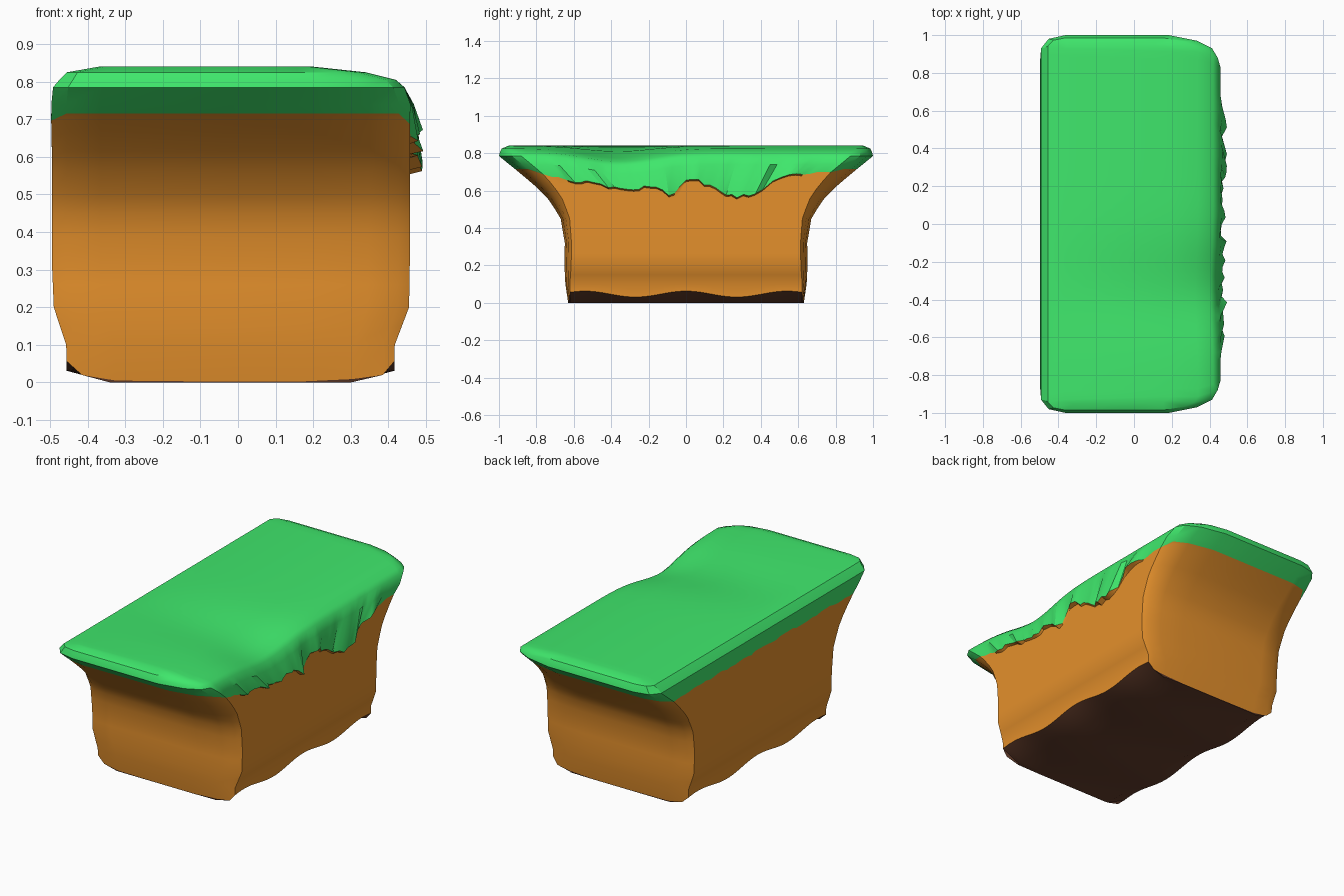
import bpy, bmesh, math, random

random.seed(4)
if "Cube" in bpy.data.objects:
    bpy.data.objects.remove(bpy.data.objects["Cube"])

# Outline by height: z, half length, left x, right x, corner width, corner depth
PROFILE = [
    (0.00, .63, -.455, .415, 1, .1), (0.10, .645, -.457, .417, 1, .2),
    (0.20, .65, -.49, .455, 1, .3), (0.32, .648, -.495, .457, 1, .3),
    (0.45, .67, -.495, .457, 1, .4), (0.55, .73, -.495, .457, 1, .6),
    (0.62, .80, -.495, .457, 1, .8), (0.70, .895, -.497, .457, 1, 1),
    (0.76, .97, -.496, .46, 1, 1), (0.785, 1.0, -.492, .443, 1, 1),
    (0.805, .995, -.475, .42, .9, .9), (0.825, .985, -.455, .34, .7, .6),
    (0.84, .95, -.37, .20, .4, .3)]

# Lower edge of the grass on the ragged side: y, z
RAGGED = [(-.9, .70), (-.7, .65), (-.5, .62), (-.2, .61), (-.1, .575),
          (0, .65), (.1, .65), (.25, .59), (.45, .56), (.6, .67), (.9, .71)]
SEGS = 44
JITTER = [random.uniform(-.014, .014) for i in range(SEGS + 1)]
JUT = [random.uniform(0, .036) * (1 if 2 < i < SEGS - 4 else 0)
       for i in range(SEGS + 1)]
# Ring levels blended between the upper soil and the grass edge
BLENDS = {"blend_low": .3, "blend_mid": .55, "blend_high": .8}


def interpolate(table, v):
    """Linear lookup of a row by its first column."""
    v = min(max(v, table[0][0]), table[-1][0])
    for a, b in zip(table, table[1:]):
        if v <= b[0]:
            f = (v - a[0]) / (b[0] - a[0])
            return [p + (q - p) * f for p, q in zip(a, b)][1:]


def height(level, side, t, i, rise):
    """Height of a ring at a spot on the outline."""
    if level == "base":
        return 0
    if level == "wave":
        if side == "end":
            return rise + .002
        return .047 + .016 * math.cos(math.tau * t * .63 / .55)
    if level in BLENDS:
        edge = height("under", side, t, i, rise)
        return .5 + (edge - .5) * BLENDS[level]
    if level in ("lip", "under"):
        z = .715
        if side == "right":
            z = interpolate(RAGGED, t * .88)[0] + JITTER[i]
        elif side == "left":
            z = .70 + JITTER[i] * .5
        return z - (.008 if level == "under" else 0)
    return level


def ring(bm, level):
    """One closed loop of vertices, counterclockwise from above."""
    pts = []

    def add(side, t, i, rise, place):
        z = height(level, side, t, i, rise)
        x, y = place(*interpolate(PROFILE, z))
        if level == "base":
            x = min(max(x, -.34), .30)
        if side == "right":
            if level == "lip":
                x += JUT[i]
            elif level == .74:
                x += JUT[i] * .25
            # worn dip along the ragged edge of the turf
            if not isinstance(level, str) and level > .7:
                dip = math.exp(-((t + .4) / .28) ** 2)
                z -= (.03 if level == .84 else .05) * dip
                x -= .015 * dip
        pts.append(bm.verts.new((x, y, z)))

    corners = [("r", .03, .07, .018), ("r", .11, .03, .007), ("r", .26, 0, 0),
               ("m", 0, 0, 0), ("l", .13, 0, .003), ("l", .04, .02, .018)]

    def end(sign):
        for kind, dx, dy, rise in (corners if sign > 0 else corners[::-1]):
            def place(w, xl, xr, cw, cd):
                x = {"r": xr - dx * cw, "l": xl + dx * cw, "m": (xl + xr) / 2}[kind]
                return x, sign * (w - dy * cd)
            add("end", sign, 0, rise, place)

    for i in range(SEGS + 1):
        t = -1 + 2 * i / SEGS
        add("right", t, i, 0, lambda w, xl, xr, cw, cd: (xr, t * (w - .12 * cd)))
    end(1)
    for i in range(SEGS, -1, -1):
        t = -1 + 2 * i / SEGS
        add("left", t, i, 0, lambda w, xl, xr, cw, cd: (xl, t * (w - .07 * cd)))
    end(-1)
    return pts


def caps(bm, loop, flip):
    """Close a ring with strips across and one piece at each end."""
    n = SEGS + 1
    right = loop[:n]
    left = loop[n + 6:2 * n + 6][::-1]
    faces = [[right[i], right[i + 1], left[i + 1], left[i]] for i in range(SEGS)]
    faces.append(loop[n - 1:n + 7])
    faces.append(loop[2 * n + 5:] + [loop[0]])
    for f in faces:
        bm.faces.new(f[::-1] if flip else f)


def material(name, colour):
    m = bpy.data.materials.new(name)
    m.use_nodes = True
    m.diffuse_color = (*colour, 1)
    m.node_tree.nodes["Principled BSDF"].inputs["Base Color"].default_value = (*colour, 1)
    return m


def build(name, levels, mat, bottom=False, top=False):
    bm = bmesh.new()
    loops = [ring(bm, l) for l in levels]
    for low, up in zip(loops, loops[1:]):
        for i in range(len(low)):
            j = (i + 1) % len(low)
            bm.faces.new((low[i], low[j], up[j], up[i]))
    if bottom:
        caps(bm, loops[0], True)
    if top:
        caps(bm, loops[-1], False)
    mesh = bpy.data.meshes.new(name)
    bm.to_mesh(mesh)
    bm.free()
    mesh.materials.append(mat)
    obj = bpy.data.objects.new(name, mesh)
    bpy.context.collection.objects.link(obj)
    bpy.ops.object.select_all(action="DESELECT")
    obj.select_set(True)
    bpy.context.view_layer.objects.active = obj
    bpy.ops.object.shade_smooth_by_angle(angle=math.radians(32))


# Dark underside, soil body, and turf on top
build("dark_underside", ["base", "wave"],
      material("dark brown", (.13, .048, .025)), bottom=True)
build("soil_body", ["wave", .1, .15, .2, .26, .32, .39, .45, .5,
                    *BLENDS, "under", "lip"],
      material("soil orange", (.78, .28, .025)))
build("grass_turf", ["lip", .74, .785, .805, .825, .84],
      material("grass green", (.052, .83, .155)), top=True)
